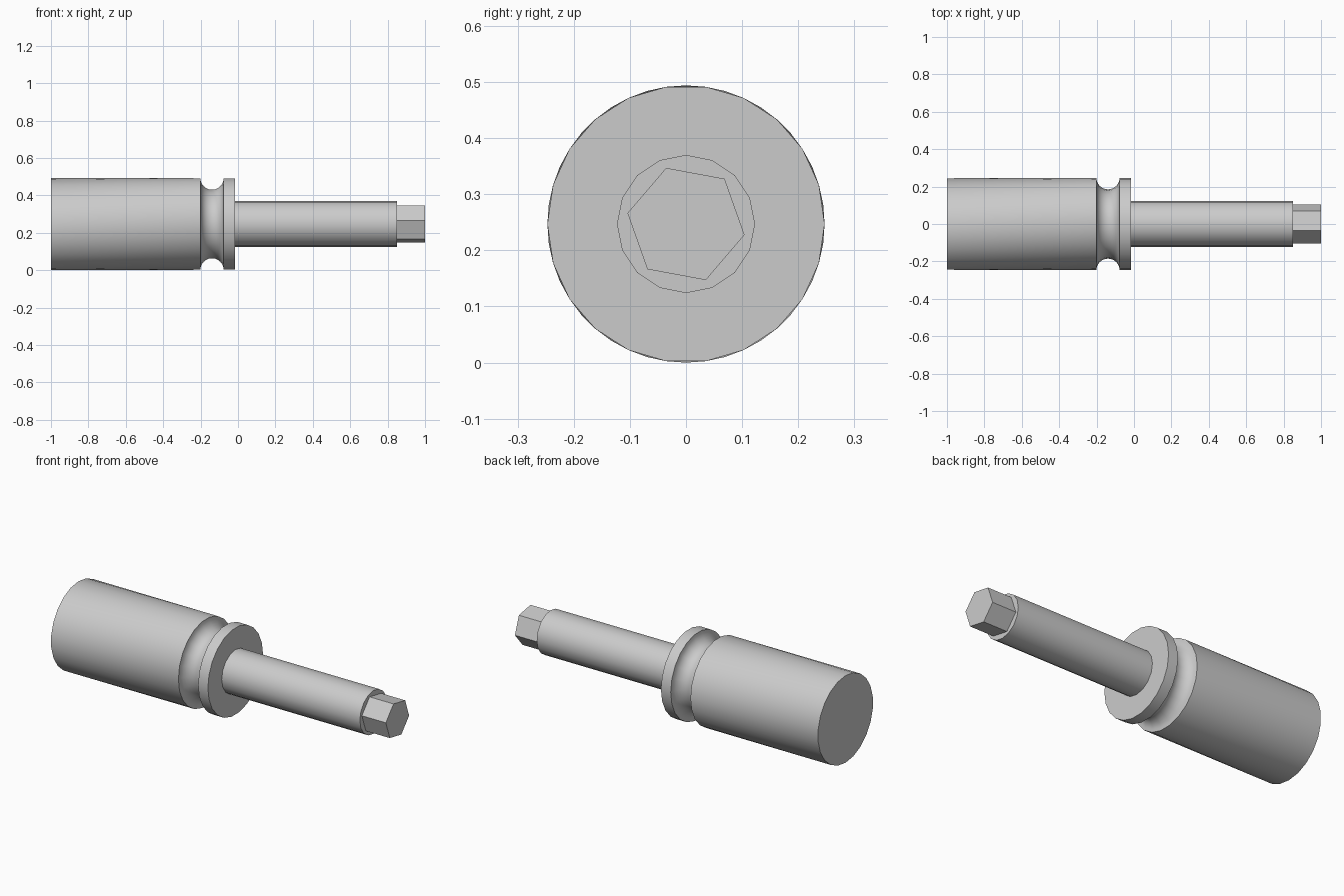
import bpy, bmesh
from math import pi, cos, sin, radians

AXIS_Z = 0.247

cube = bpy.data.objects.get("Cube")
if cube:
    bpy.data.objects.remove(cube)

steel = bpy.data.materials.new("grey_steel")
steel.use_nodes = True
grey = (0.6, 0.6, 0.6, 1)
steel.diffuse_color = grey
steel.node_tree.nodes["Principled BSDF"].inputs["Base Color"].default_value = grey


def turned(name, profile, sides, phase=0.0, first_phase=None, start_cap=False):
    """Rings of (x, radius) joined along the x axis, capped at the far end."""
    bm = bmesh.new()
    rings = []
    for i, (x, r) in enumerate(profile):
        turn = first_phase if i == 0 and first_phase is not None else phase
        angles = [turn + 2 * pi * k / sides for k in range(sides)]
        rings.append([bm.verts.new((x, r * cos(a), AXIS_Z + r * sin(a))) for a in angles])
    for a, b in zip(rings, rings[1:]):
        for k in range(sides):
            n = (k + 1) % sides
            bm.faces.new((a[k], a[n], b[n], b[k]))
    bm.faces.new(rings[-1])
    if start_cap:
        bm.faces.new(rings[0][::-1])
    bm.normal_update()
    # Outward normals: the end cap must look along +x
    bm.faces.ensure_lookup_table()
    bmesh.ops.recalc_face_normals(bm, faces=bm.faces)
    cap = next(f for f in bm.faces if set(f.verts) == set(rings[-1]))
    if cap.normal.x < 0:
        bmesh.ops.reverse_faces(bm, faces=bm.faces)
    mesh = bpy.data.meshes.new(name)
    bm.to_mesh(mesh)
    bm.free()
    mesh.materials.append(steel)
    obj = bpy.data.objects.new(name, mesh)
    bpy.context.collection.objects.link(obj)
    bpy.ops.object.select_all(action="DESELECT")
    obj.select_set(True)
    bpy.context.view_layer.objects.active = obj
    bpy.ops.object.shade_smooth_by_angle(angle=radians(32))
    return obj


# Barrel, half-round groove and collar in one turned body
R, GROOVE_X, GROOVE_R, STEPS = 0.247, -0.139, 0.062, 12
groove = [(GROOVE_X - GROOVE_R * cos(pi * i / STEPS), R - GROOVE_R * sin(pi * i / STEPS))
          for i in range(STEPS + 1)]
turned("barrel_and_collar", [(-1, R)] + groove + [(-0.016, R)], 22,
       first_phase=pi / 22, start_cap=True)

# Slim shaft
turned("shaft", [(-0.016, 0.123), (0.85, 0.123)], 16)

# Hexagonal drive tip
turned("hex_tip", [(0.85, 0.106), (1, 0.106)], 6, phase=radians(-10.5))
